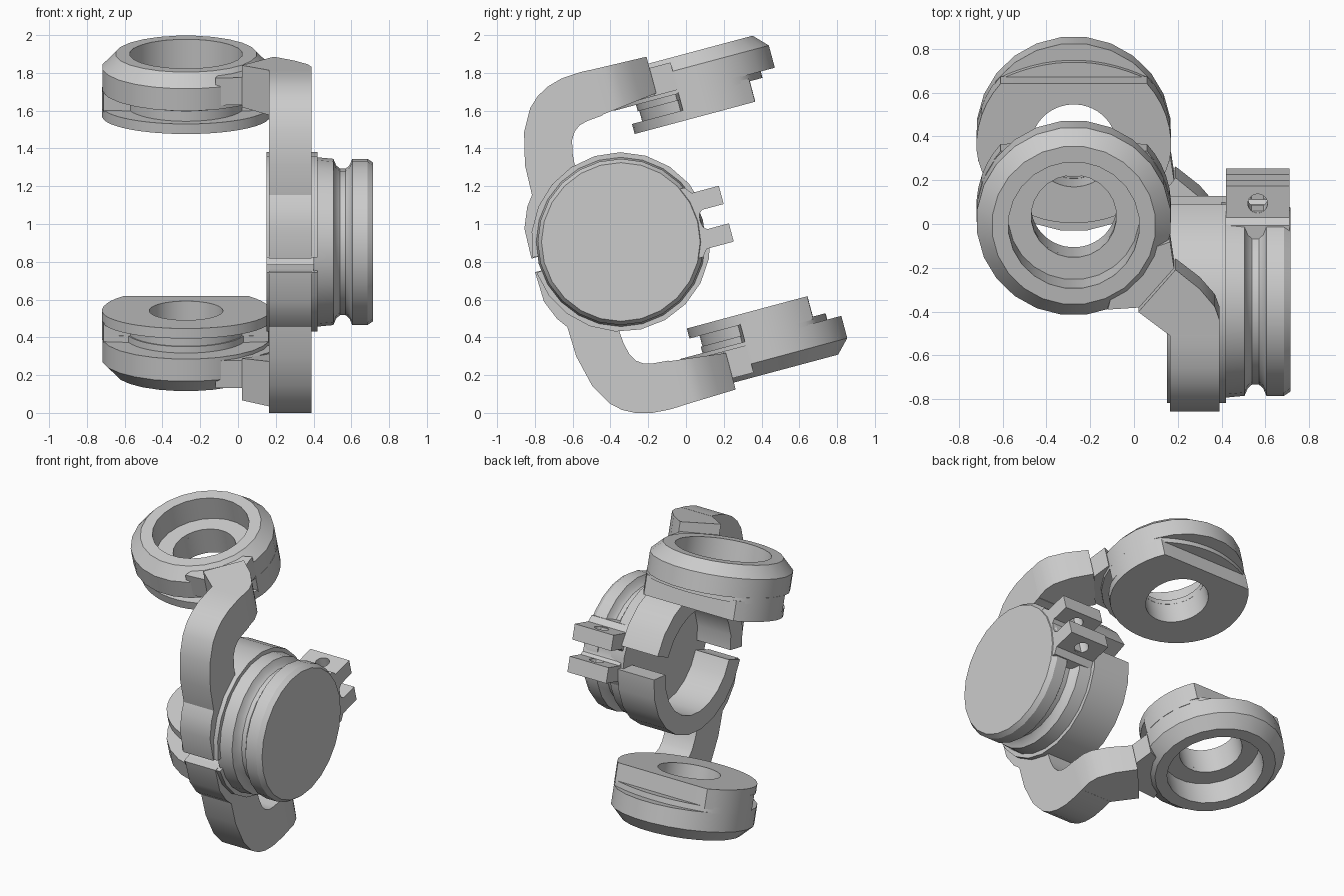
import bpy, bmesh
from math import sin, cos, pi, radians
from mathutils import Matrix

if "Cube" in bpy.data.objects:
    bpy.data.objects.remove(bpy.data.objects["Cube"])

# Local frame: x stays x, u/v are y/z tilted 15 degrees about the hub centre.
# Everything is mirrored across v = 0.
FRAME = Matrix.Translation((0, -0.345, 0.905)) @ Matrix.Rotation(radians(15), 4, 'X')
RX, RU = -0.275, 0.585          # centre of the two eyelet rings


def loft(name, loops, wrap=False, side=1):
    """Skin a list of equal-length closed loops; wrap joins last to first, else caps."""
    bm = bmesh.new()
    rows = [[bm.verts.new((x, u, v * side)) for x, u, v in lp] for lp in loops]
    n = len(rows[0])
    for i in range(len(rows) if wrap else len(rows) - 1):
        a, b = rows[i], rows[(i + 1) % len(rows)]
        for j in range(n):
            k = (j + 1) % n
            bm.faces.new((a[j], a[k], b[k], b[j]))
    if not wrap:
        bm.faces.new(rows[0])
        bm.faces.new(rows[-1])
    bmesh.ops.recalc_face_normals(bm, faces=bm.faces)
    bm.transform(FRAME)
    me = bpy.data.meshes.new(name)
    bm.to_mesh(me)
    bm.free()
    ob = bpy.data.objects.new(name, me)
    bpy.context.collection.objects.link(ob)
    return ob


def circle(r, v, n, shape=None):
    """Loop around the eyelet axis, optionally reshaped."""
    pts = []
    for i in range(n):
        a = 2 * pi * (i + 0.5) / n
        x, u = r * cos(a), r * sin(a)
        if shape:
            x, u = shape(x, u)
        pts.append((RX + x, RU + u, v))
    return pts


def flange_shape(x, u):
    return x, (min(u, 0.295) if u > 0 else u * 0.825)


def groove_shape(x, u):
    if u < -0.14:
        return x * 0.7, u * 0.7
    return x, min(u, 0.295)


def shoulder_shape(x, u):
    if u < -0.14:
        return x * 0.72, u * 0.72
    return x, (min(u, 0.25 + 0.115 * max(0, 1 - (x / 0.4) ** 2)) if u > 0.2 else u)


def layer(name, v0, v1, shape, side):
    n = 48
    loft(name, [circle(0.195, v0, n), circle(0.445, v0, n, shape),
                circle(0.445, v1, n, shape), circle(0.195, v1, n)], True, side)


def prism_x(name, uv, x0, x1, side=1):
    loft(name, [[(x, u, v) for u, v in uv] for x in (x0, x1)], side=side)


def prism_v(name, xu, v0, v1, side=1):
    loft(name, [[(x, u, v) for x, u in xu] for v in (v0, v1)], side=side)


# Side outline of the curved arm, from slit round to the bend
ARM = [(0.08, 0.922), (0.024, 0.924), (-0.08, 0.917), (-0.157, 0.896), (-0.225, 0.86),
       (-0.28, 0.809), (-0.344, 0.695), (-0.385, 0.524), (-0.39, 0.362), (-0.431, 0.307),
       (-0.475, 0.2), (-0.48, 0.037), (-0.38, 0.037), (-0.34, 0.2), (-0.24, 0.32),
       (-0.1, 0.40), (-0.13, 0.46), (-0.125, 0.52), (-0.11, 0.587), (-0.085, 0.628),
       (-0.049, 0.654), (0.0, 0.665), (0.08, 0.672)]

for side, tag in ((1, "upper"), (-1, "lower")):
    # eyelet: chamfered cup, then grooved layers and flange
    cup = [(0.195, 0.68), (0.445, 0.68), (0.445, 0.802), (0.375, 0.874),
           (0.30, 0.874), (0.30, 0.715), (0.195, 0.715)]
    loft(tag + "_eyelet_cup", [circle(r, v, 24) for r, v in cup], True, side)
    layer(tag + "_eyelet_shoulder", 0.645, 0.685, shoulder_shape, side)
    layer(tag + "_eyelet_groove", 0.58, 0.66, groove_shape, side)
    layer(tag + "_eyelet_flange", 0.533, 0.588, flange_shape, side)

    # arm, bend toward the eyelet, and neck
    prism_x(tag + "_arm", ARM, 0.165, 0.39, side)
    bend = [(0.165, 0.05), (0.39, 0.05), (0.39, 0.15), (0.37, 0.21), (0.30, 0.295),
            (0.19, 0.385), (0.02, 0.187), (0.165, 0.075)]
    loft(tag + "_arm_bend",
         [[(x, u, 0.672 + 0.12 * (u - 0.05)) for x, u in bend],
          [(x, u, 0.922 - 0.03 * (u - 0.05)) for x, u in bend]], side=side)
    neck = [(0.028, 0.19), (0.183, 0.375), (0.165, 0.50), (0.05, 0.46),
            (-0.09, 0.30), (-0.12, 0.18)]
    prism_v(tag + "_neck", neck, 0.70, 0.85, side)

    # half collar around the hub axis
    sections = []
    for i in range(11):
        a = radians(9 + (175 - 9) * i / 10)
        sections.append([(x, r * cos(a), r * sin(a)) for x, r in
                         ((0.15, 0.35), (0.15, 0.475), (0.42, 0.475), (0.42, 0.35))])
    loft(tag + "_half_collar", sections, side=side)

    # clamp tab with bolt hole
    cx, cu, n = 0.565, 0.495, 24
    outer, hole = [], []
    for i in range(n):
        a = 2 * pi * i / n
        c, s = cos(a), sin(a)
        m = max(abs(c), abs(s))
        outer.append((cx + 0.145 * c / m, cu + 0.083 * s / m))
        hole.append((cx + 0.045 * c, cu + 0.045 * s))
    loft(tag + "_clamp_tab",
         [[(x, u, v) for x, u in lp] for lp, v in
          ((hole, 0.053), (outer, 0.053), (outer, 0.153), (hole, 0.153))], True, side)

# clamp base with rounded slot bottom
base = [(0.28, -0.19), (0.40, -0.19), (0.43, -0.153), (0.46, -0.15), (0.46, -0.053),
        (0.44, -0.035), (0.434, 0), (0.44, 0.035), (0.46, 0.053), (0.46, 0.15),
        (0.43, 0.153), (0.40, 0.19), (0.28, 0.19)]
prism_x("clamp_base", base, 0.42, 0.71)

# grooved hub disc
hub = [(0.40, 0.45), (0.505, 0.44), (0.52, 0.405), (0.54, 0.388), (0.57, 0.388),
       (0.59, 0.405), (0.605, 0.44), (0.685, 0.44), (0.715, 0.42)]
loft("hub_disc", [[(x, r * cos(2 * pi * i / 24), r * sin(2 * pi * i / 24))
                   for i in range(24)] for x, r in hub])

# smooth shading with sharp edges kept
for ob in bpy.context.collection.objects:
    ob.select_set(True)
    bpy.context.view_layer.objects.active = ob
bpy.ops.object.shade_smooth_by_angle(angle=radians(30))
